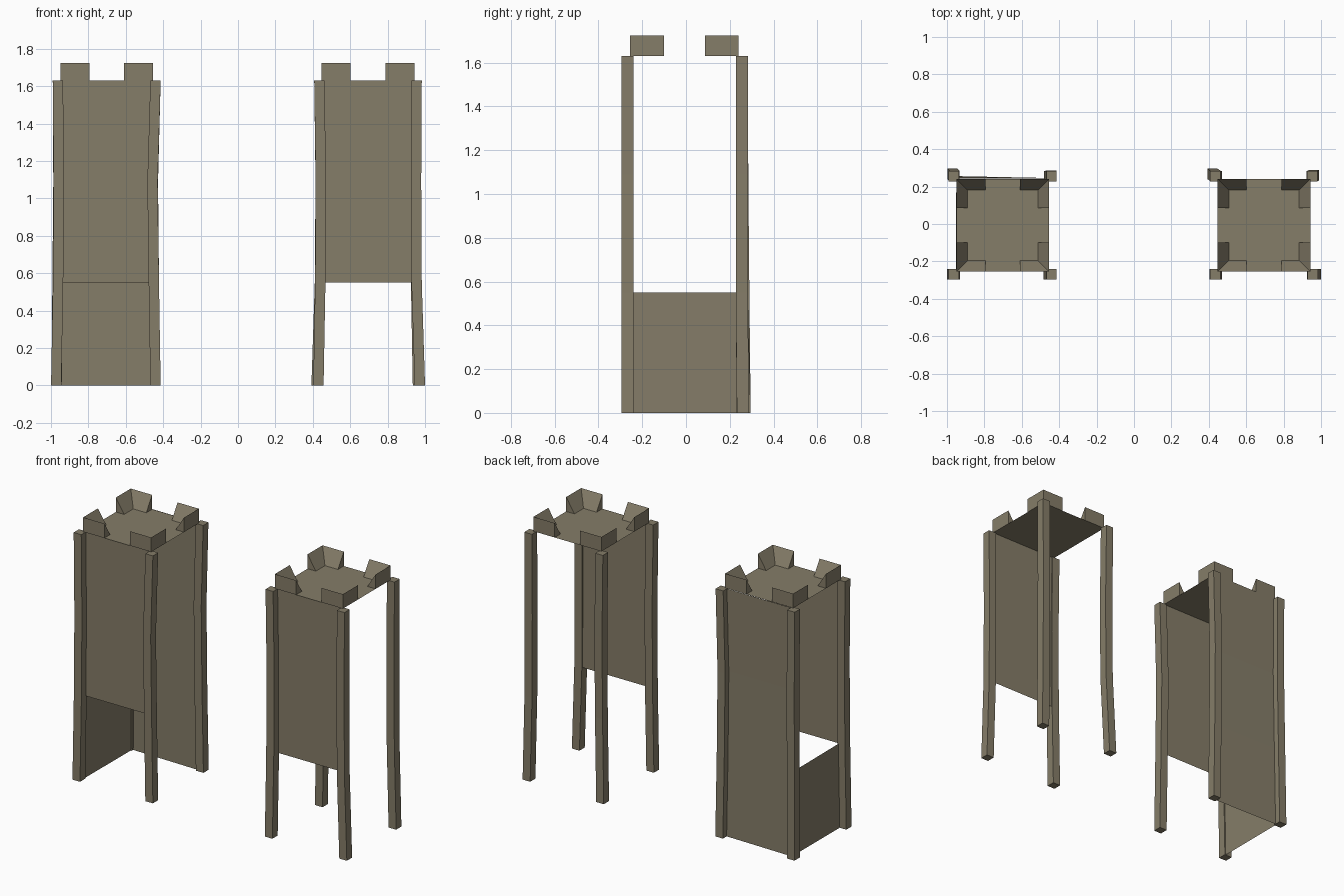
import bpy, bmesh
from mathutils import Vector

if "Cube" in bpy.data.objects:
    bpy.data.objects.remove(bpy.data.objects["Cube"])

stone = bpy.data.materials.new("weathered_tan")
stone.diffuse_color = (0.235, 0.205, 0.14, 1)
stone.use_nodes = True
stone.node_tree.nodes["Principled BSDF"].inputs["Base Color"].default_value = stone.diffuse_color

LEVELS = (0.0, 0.55, 1.09, 1.63)
TOP, HALF, MERLON_TOP = 1.63, 0.248, 1.725


def make(name, verts, faces, closed=True):
    me = bpy.data.meshes.new(name)
    me.from_pydata(verts, [], faces)
    if closed:
        bm = bmesh.new()
        bm.from_mesh(me)
        bmesh.ops.recalc_face_normals(bm, faces=bm.faces)
        bm.to_mesh(me)
        bm.free()
    me.materials.append(stone)
    ob = bpy.data.objects.new(name, me)
    bpy.context.collection.objects.link(ob)
    return ob


# crooked square post lofted through its centre line
def post(name, path):
    h, v, f = 0.0275, [], []
    for x, y, z in path:
        v += [(x - h, y - h, z), (x + h, y - h, z), (x + h, y + h, z), (x - h, y + h, z)]
    for k in range(len(path) - 1):
        for i in range(4):
            j = (i + 1) % 4
            f.append((4 * k + i, 4 * k + j, 4 * k + 4 + j, 4 * k + 4 + i))
    n = len(v)
    f += [(3, 2, 1, 0), (n - 4, n - 3, n - 2, n - 1)]
    make(name, v, f)


# single-sided wall sheet hung between two posts, facing outward
def panel(name, a, b, lo, hi, centre):
    v, f = [], []
    for k in range(lo, hi + 1):
        for p in (a[k], b[k]):
            v.append((p[0] + (0.02 if p[0] < centre[0] else -0.02),
                      p[1] + (0.02 if p[1] < centre[1] else -0.012), p[2]))
    for k in range(hi - lo):
        f.append((2 * k, 2 * k + 1, 2 * k + 3, 2 * k + 2))
    make(name, v, f, closed=False)


# L-shaped corner battlement: upright outside, sloping inside
def merlon(name, cx, cy, sx, sy):
    n, t = 0.155, 0.06
    pts = [(0, 0, 0), (n, 0, 0), (0, n, 0), (0, 0, 1), (n, 0, 1), (0, n, 1),
           (t, t, 0), (n, t, 0), (t, n, 0)]
    v = [(cx + sx * (HALF - p), cy + sy * (HALF - q), MERLON_TOP if r else TOP)
         for p, q, r in pts]
    f = [(0, 1, 4, 3), (0, 3, 5, 2), (4, 7, 6, 3), (3, 6, 8, 5),
         (1, 7, 4), (2, 5, 8), (0, 6, 7, 1), (0, 2, 8, 6)]
    make(name, v, f)


def tower(side, cx, xs, ys):
    cy = -0.007
    posts = {}
    for key in xs:
        posts[key] = [(xs[key][k], ys[key][k], LEVELS[k]) for k in range(4)]
        post(f"{side}_{key}_post", posts[key])
    # top deck
    make(f"{side}_deck", [(cx + a * HALF, cy + b * HALF, TOP)
                          for a, b in ((-1, -1), (1, -1), (1, 1), (-1, 1))],
         [(0, 1, 2, 3)], closed=False)
    for a in (-1, 1):
        for b in (-1, 1):
            merlon(f"{side}_battlement", cx, cy, a, b)
    panel(f"{side}_front_wall", posts["front_left"], posts["front_right"], 1, 3, (cx, cy))
    return posts


# left tower: front, full back and low outer wall
left = tower("left", -0.702,
             {"front_left": (-0.972, -0.962, -0.958, -0.963),
              "front_right": (-0.441, -0.45, -0.457, -0.441),
              "back_left": (-0.97, -0.965, -0.96, -0.963),
              "back_right": (-0.441, -0.45, -0.455, -0.441)},
             {"front_left": (-0.268,) * 4, "front_right": (-0.268,) * 4,
              "back_left": (0.268, 0.262, 0.257, 0.256),
              "back_right": (0.258, 0.256, 0.255, 0.255)})
panel("left_back_wall", left["back_right"], left["back_left"], 0, 3, (-0.702, 0))
panel("left_outer_wall", left["back_left"], left["front_left"], 0, 1, (-0.702, 0))

# right tower: front wall only
tower("right", 0.695,
      {"front_left": (0.43, 0.44, 0.443, 0.435),
       "front_right": (0.9725, 0.955, 0.952, 0.955),
       "back_left": (0.42, 0.438, 0.442, 0.435),
       "back_right": (0.962, 0.952, 0.95, 0.953)},
      {"front_left": (-0.268,) * 4, "front_right": (-0.268,) * 4,
       "back_left": (0.268, 0.255, 0.255, 0.256),
       "back_right": (0.26, 0.255, 0.255, 0.255)})
